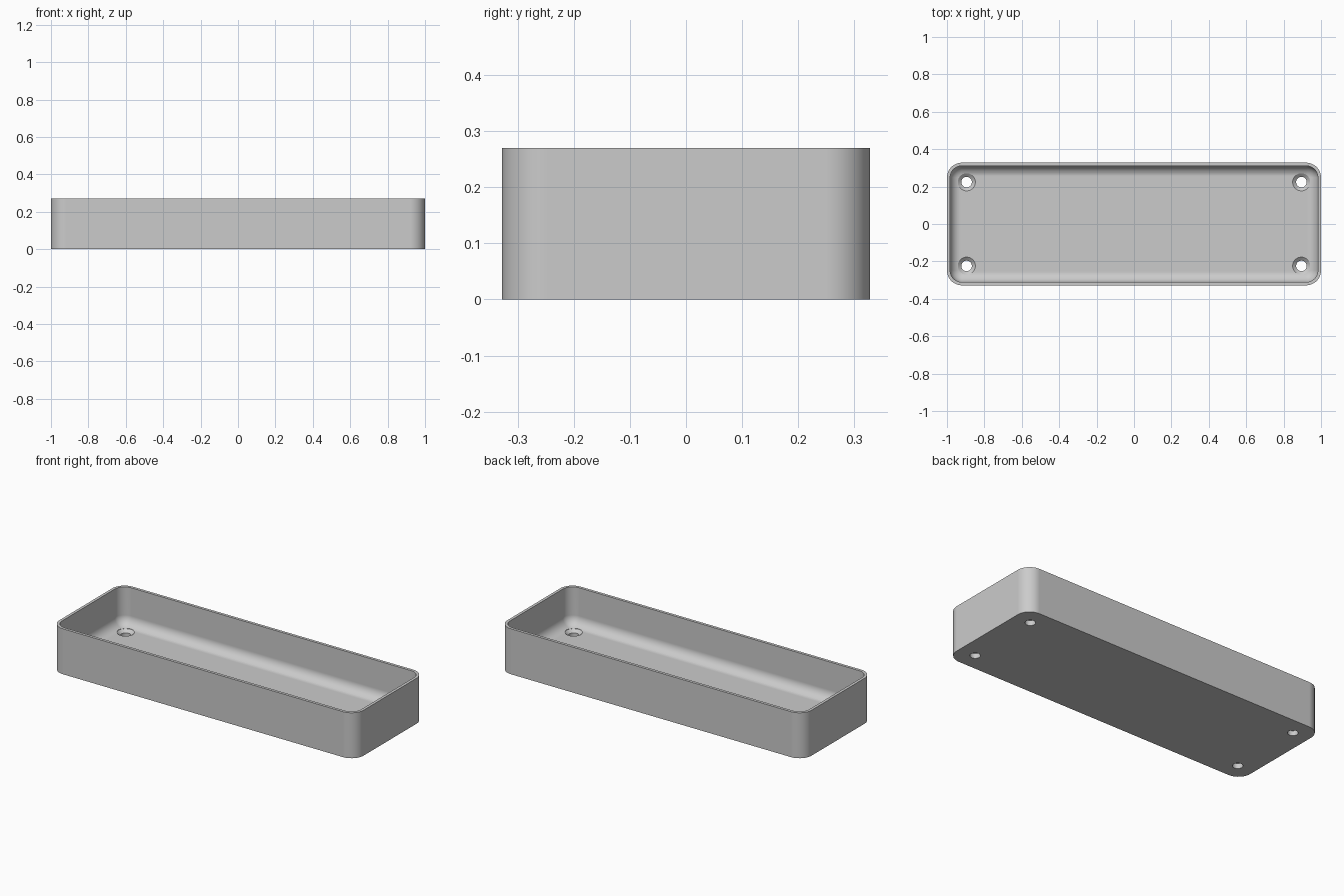
import bpy
import bmesh
from math import sin, cos, pi, radians

cube = bpy.data.objects.get("Cube")
if cube:
    bpy.data.objects.remove(cube, do_unlink=True)

LENGTH, WIDTH, HEIGHT = 2.0, 0.656, 0.27
CORNER, WALL, FLOOR, FILLET = 0.08, 0.017, 0.045, 0.058
HOLE_X, HOLE_Y = 0.895, 0.224

grey = bpy.data.materials.new("light grey")
grey.use_nodes = True
colour = (0.6, 0.6, 0.6, 1)
grey.diffuse_color = colour
grey.node_tree.nodes["Principled BSDF"].inputs["Base Color"].default_value = colour


def make_object(name, bm):
    bmesh.ops.recalc_face_normals(bm, faces=bm.faces)
    mesh = bpy.data.meshes.new(name)
    bm.to_mesh(mesh)
    bm.free()
    mesh.materials.append(grey)
    obj = bpy.data.objects.new(name, mesh)
    bpy.context.collection.objects.link(obj)
    return obj


def skin(bm, rings):
    """Bridge a stack of closed rings and cap both ends."""
    loops = [[bm.verts.new(p) for p in ring] for ring in rings]
    for a, b in zip(loops, loops[1:]):
        for i in range(len(a)):
            j = (i + 1) % len(a)
            bm.faces.new((a[i], a[j], b[j], b[i]))
    bm.faces.new(loops[0])
    bm.faces.new(loops[-1])


def rounded_rect(inset, z, steps=12):
    radius = max(CORNER - inset, 0.004)
    cx = LENGTH / 2 - inset - radius
    cy = WIDTH / 2 - inset - radius
    ring = []
    for k, (sx, sy) in enumerate(((1, 1), (-1, 1), (-1, -1), (1, -1))):
        for i in range(steps + 1):
            a = (k + i / steps) * pi / 2
            ring.append((sx * cx + radius * cos(a), sy * cy + radius * sin(a), z))
    return ring


def circle(x, y, radius, z, sides=40):
    return [(x + radius * cos(2 * pi * i / sides), y + radius * sin(2 * pi * i / sides), z)
            for i in range(sides)]


# Tray: outer wall, rim, inner wall and rounded transition into the floor
levels = [(0, 0), (0, HEIGHT), (WALL, HEIGHT)]
for i in range(11):
    a = i / 10 * pi / 2
    levels.append((WALL + FILLET * (1 - cos(a)), FLOOR + FILLET * (1 - sin(a))))
bm = bmesh.new()
skin(bm, [rounded_rect(inset, z) for inset, z in levels])
tray = make_object("tray", bm)

# Countersunk screw holes at the four corners
bm = bmesh.new()
hole_profile = [(0.028, -0.05), (0.028, 0.029), (0.047, FLOOR), (0.047, 0.14)]
for sx in (-1, 1):
    for sy in (-1, 1):
        skin(bm, [circle(sx * HOLE_X, sy * HOLE_Y, r, z) for r, z in hole_profile])
cutter = make_object("screw_hole_cutter", bm)
cutter.hide_render = True

cut = tray.modifiers.new("screw holes", "BOOLEAN")
cut.operation = "DIFFERENCE"
cut.solver = "EXACT"
cut.object = cutter

bpy.ops.object.select_all(action="DESELECT")
tray.select_set(True)
bpy.context.view_layer.objects.active = tray
bpy.ops.object.modifier_apply(modifier=cut.name)
bpy.data.objects.remove(cutter, do_unlink=True)

# Smooth curves, crisp rim and flat panels
bpy.ops.object.shade_smooth_by_angle(angle=radians(30))
weighted = tray.modifiers.new("flat panels", "WEIGHTED_NORMAL")
weighted.keep_sharp = True
